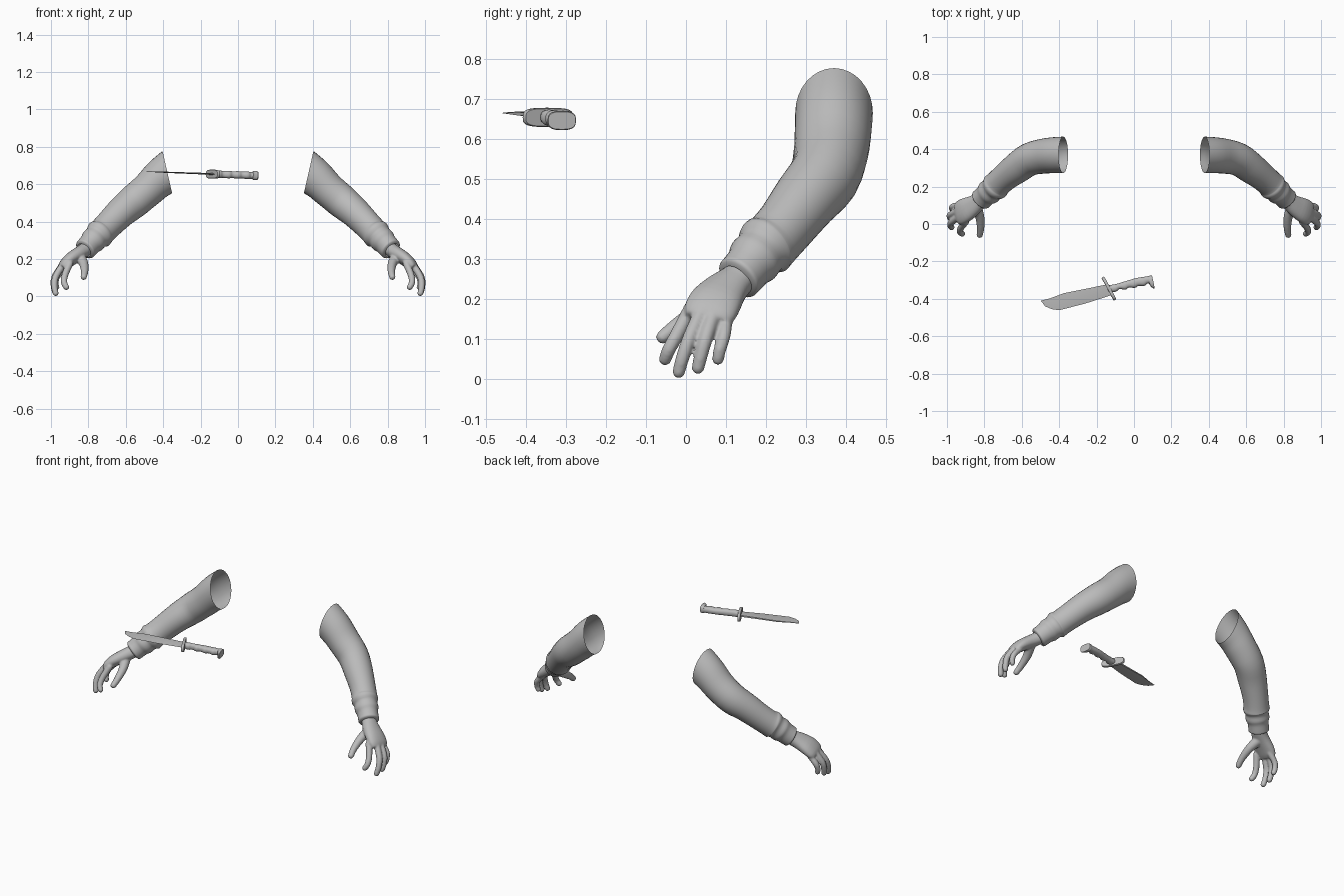
import bpy, bmesh, math
from mathutils import Vector

if "Cube" in bpy.data.objects:
    bpy.data.objects.remove(bpy.data.objects["Cube"])

grey = bpy.data.materials.new("plain grey")
grey.diffuse_color = (0.5, 0.5, 0.5, 1)
grey.use_nodes = True
grey.node_tree.nodes["Principled BSDF"].inputs["Base Color"].default_value = grey.diffuse_color


def spline(rows, sub):
    """Smooth rows of numbers with a Catmull-Rom curve."""
    out = []
    for i in range(len(rows) - 1):
        p0, p1 = rows[max(i - 1, 0)], rows[i]
        p2, p3 = rows[i + 1], rows[min(i + 2, len(rows) - 1)]
        for s in range(sub):
            t = s / sub
            out.append([0.5 * (2 * b + (c - a) * t + (2 * a - 5 * b + 4 * c - d) * t * t
                               + (3 * b - a - 3 * c + d) * t ** 3)
                        for a, b, c, d in zip(p0, p1, p2, p3)])
    out.append(list(rows[-1]))
    return out


def loft(bm, rows, sub=3, sides=24, hint=None, power=1.0, caps=True, start=None, normal=None):
    """Sweep an oval through rows of (x, y, z, half width, half depth)."""
    rows = spline(rows, sub)
    rings = []
    for i, r in enumerate(rows):
        t = Vector(rows[min(i + 1, len(rows) - 1)][:3]) - Vector(rows[max(i - 1, 0)][:3])
        t.normalize()
        if start:
            w = max(0, 1 - i / (3 * sub))
            t = (t * (1 - w) + Vector(start) * w).normalized()
        if normal:
            t = Vector(normal).normalized()
        a = Vector(hint) if hint else Vector((0, 0, 1)).cross(t)
        a = (a - t * a.dot(t)).normalized()
        b = t.cross(a)
        ring = []
        for k in range(sides):
            ang = 2 * math.pi * k / sides
            c, s = math.cos(ang), math.sin(ang)
            c = math.copysign(abs(c) ** power, c)
            s = math.copysign(abs(s) ** power, s)
            ring.append(bm.verts.new(Vector(r[:3]) + a * c * r[3] + b * s * r[4]))
        rings.append(ring)
    for p, q in zip(rings, rings[1:]):
        for k in range(sides):
            n = (k + 1) % sides
            bm.faces.new((p[k], p[n], q[n], q[k]))
    if caps:
        bm.faces.new(rings[0][::-1])
        bm.faces.new(rings[-1])


def finish(bm, name, angle=40):
    bmesh.ops.recalc_face_normals(bm, faces=bm.faces[:])
    me = bpy.data.meshes.new(name)
    bm.to_mesh(me)
    bm.free()
    me.materials.append(grey)
    ob = bpy.data.objects.new(name, me)
    bpy.context.collection.objects.link(ob)
    bpy.ops.object.select_all(action='DESELECT')
    ob.select_set(True)
    bpy.context.view_layer.objects.active = ob
    bpy.ops.object.shade_smooth_by_angle(angle=math.radians(angle))
    return ob


def mirror(ob):
    m = ob.modifiers.new("both sides", 'MIRROR')
    m.use_mirror_merge = False


# Sleeves: open at the shoulder, with folds and a cuff at the wrist
bm = bmesh.new()
loft(bm, [(.378, .37, .665, .097, .115), (.43, .368, .625, .096, .105),
          (.49, .362, .565, .093, .093), (.56, .345, .505, .088, .09),
          (.625, .30, .45, .083, .082), (.69, .25, .385, .074, .076),
          (.728, .215, .345, .073, .075), (.742, .20, .332, .076, .079),
          (.757, .187, .317, .066, .068), (.775, .17, .298, .068, .069),
          (.79, .157, .282, .060, .062), (.808, .14, .262, .059, .060),
          (.818, .13, .252, .058, .058), (.822, .126, .248, .042, .042)],
     sides=32, caps=False, start=(.97, 0, -.22))
mirror(finish(bm, "sleeves", 60))

# Hands: palm, four fingers and thumb fused into one skin
bm = bmesh.new()
loft(bm, [(.80, .148, .268, .042, .040), (.825, .125, .245, .045, .038),
          (.86, .098, .222, .056, .037), (.90, .075, .195, .066, .035),
          (.93, .060, .168, .066, .029), (.945, .053, .150, .056, .020)],
     hint=(.2, .95, -.25), power=.9)
digits = [
    [(.900, .012, .175, .019), (.925, -.020, .115, .018), (.930, -.042, .075, .017), (.918, -.052, .050, .016)],
    [(.935, .040, .170, .019), (.975, .010, .105, .018), (.982, -.008, .055, .017), (.975, -.018, .018, .016)],
    [(.940, .070, .165, .019), (.980, .050, .105, .018), (.985, .038, .060, .017), (.980, .030, .028, .016)],
    [(.925, .100, .155, .018), (.965, .095, .110, .017), (.975, .085, .075, .016), (.970, .080, .050, .015)],
    [(.845, .090, .210, .030), (.825, .040, .175, .025), (.820, -.020, .135, .020), (.825, -.058, .105, .017)],
]
for d in digits:
    loft(bm, [r + (r[3],) for r in d], sub=4, sides=16, hint=(.3, .9, -.2))
    for r in (d[0], d[-1]):
        g = bmesh.ops.create_icosphere(bm, subdivisions=3, radius=r[3])
        bmesh.ops.translate(bm, verts=g["verts"], vec=r[:3])
hands = finish(bm, "hands")
rm = hands.modifiers.new("fuse", 'REMESH')
rm.mode = 'VOXEL'
rm.voxel_size = 0.005
rm.use_smooth_shade = True
sm = hands.modifiers.new("soften", 'SMOOTH')
sm.factor, sm.iterations = 0.5, 5
mirror(hands)


def knife_z(x):
    return .655 - .037 * (x + .14)


# Blade: clipped spine, belly and a bevel down to a sharp edge
spine = [(-.497, -.410), (-.45, -.398), (-.41, -.383), (-.375, -.370), (-.25, -.345), (-.14, -.322)]
edge = [(-.497, -.412), (-.475, -.440), (-.44, -.455), (-.40, -.461), (-.26, -.425), (-.125, -.382)]
bm = bmesh.new()
sections = []
for i, (s, e) in enumerate(zip(spine, edge)):
    h = 0.0008 + 0.0008 * i
    pts = [(s, h), (s, -h)]
    mid = (s[0] * .45 + e[0] * .55, s[1] * .45 + e[1] * .55)
    pts += [(mid, -h), (e, 0), (mid, h)]
    sections.append([bm.verts.new((p[0], p[1], knife_z(p[0]) + z)) for p, z in pts])
for p, q in zip(sections, sections[1:]):
    for k in range(5):
        n = (k + 1) % 5
        bm.faces.new((p[k], p[n], q[n], q[k]))
bm.faces.new(sections[0])
bm.faces.new(sections[-1][::-1])
finish(bm, "blade", 10)

# Cross guard: thin slanted rounded plate
bm = bmesh.new()
n = Vector((.88, .47, -.03)).normalized()
c = Vector((-.134, -.345, .654))
loft(bm, [tuple(c + n * o) + (.069 - d, .024 - d) for o, d in
          ((-.008, .002), (-.005, 0), (.005, 0), (.008, .002))],
     sub=1, power=.6, normal=n)
finish(bm, "guard")


def grip(bm, rows, sub, power):
    """Rows of x, upper y, lower y, half thickness."""
    loft(bm, [(x, (t + b) / 2, knife_z(x), (t - b) / 2, h) for x, t, b, h in rows],
         sub=sub, sides=20, power=power, normal=(.975, .2, -.037))


# Handle with finger grooves on the lower side
bm = bmesh.new()
grip(bm, [(-.13, -.327, -.365, .017), (-.10, -.322, -.362, .020), (-.08, -.317, -.348, .018),
          (-.05, -.308, -.352, .020), (-.03, -.302, -.340, .018), (0, -.293, -.342, .020),
          (.02, -.288, -.331, .018), (.05, -.283, -.332, .020), (.07, -.280, -.318, .018),
          (.09, -.277, -.326, .020)], 3, .85)
finish(bm, "handle")

# Flat ended pommel
bm = bmesh.new()
grip(bm, [(.078, -.280, -.322, .020), (.086, -.277, -.338, .024),
          (.099, -.274, -.347, .024), (.103, -.275, -.345, .022)], 1, .7)
finish(bm, "pommel")
